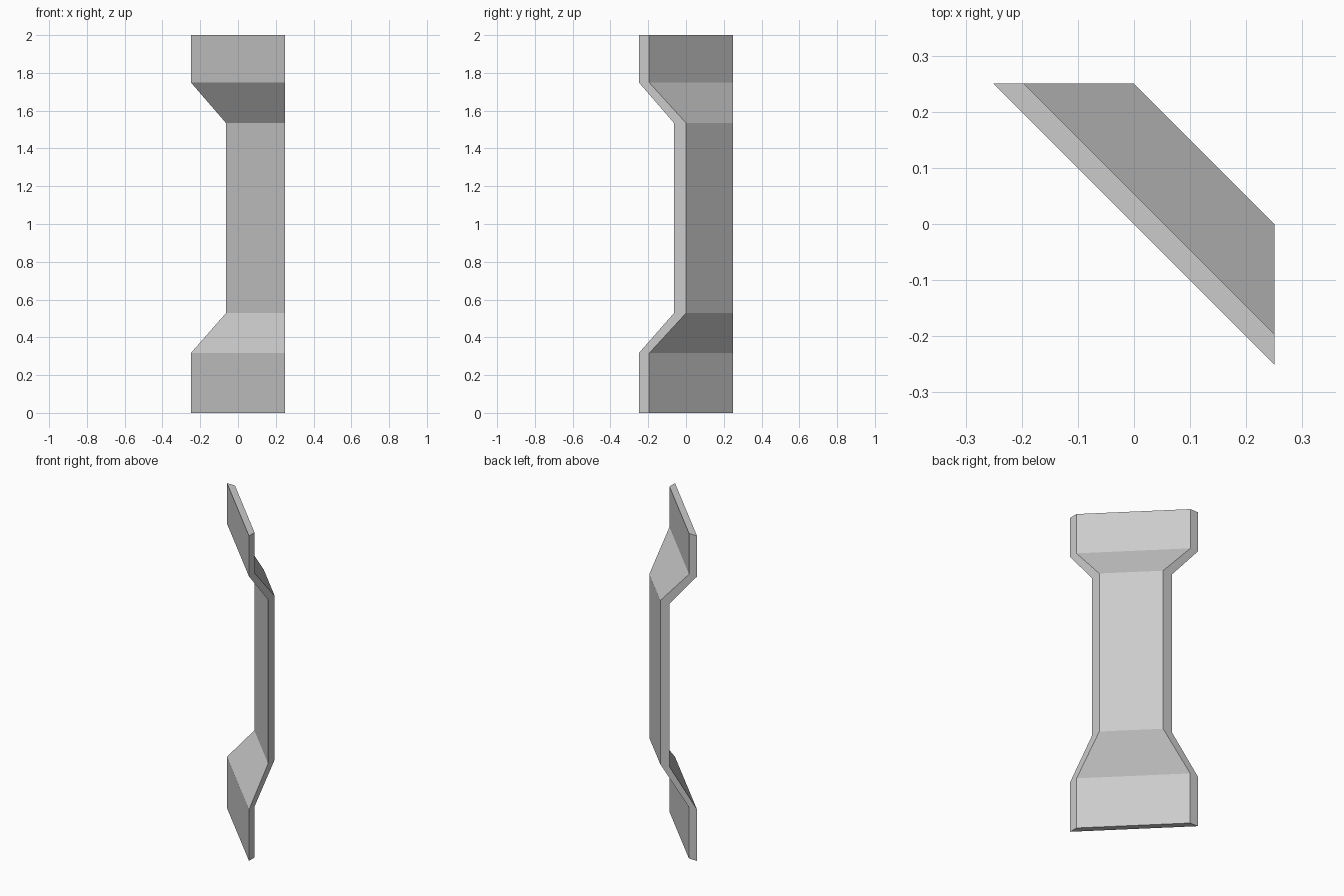
import bpy
import bmesh

if "Cube" in bpy.data.objects:
    bpy.data.objects.remove(bpy.data.objects["Cube"])

HALF = 0.25  # half of the square footprint

# Side profile: height, front offset and back offset from the diagonal
PROFILE = [
    (0.0, 0.0, 0.055),
    (0.316, 0.0, 0.055),
    (0.528, 0.186, 0.25),
    (1.535, 0.186, 0.25),
    (1.75, 0.0, 0.054),
    (2.0, 0.0, 0.054),
]


def section(bm, z, front, back):
    # Diagonal strip mitred against the planes x = HALF and y = HALF
    pts = [(front - HALF, HALF), (HALF, front - HALF),
           (HALF, back - HALF), (back - HALF, HALF)]
    return [bm.verts.new((x, y, z)) for x, y in pts]


# Corner pillar panel: sections joined by quads, capped at both ends
bm = bmesh.new()
rings = [section(bm, *row) for row in PROFILE]
for low, high in zip(rings, rings[1:]):
    for i in range(4):
        j = (i + 1) % 4
        bm.faces.new((low[i], low[j], high[j], high[i]))
bm.faces.new(rings[0][::-1])
bm.faces.new(rings[-1])
bmesh.ops.recalc_face_normals(bm, faces=bm.faces)

mesh = bpy.data.meshes.new("corner_wall_panel")
bm.to_mesh(mesh)
bm.free()
bpy.context.collection.objects.link(bpy.data.objects.new("corner_wall_panel", mesh))
